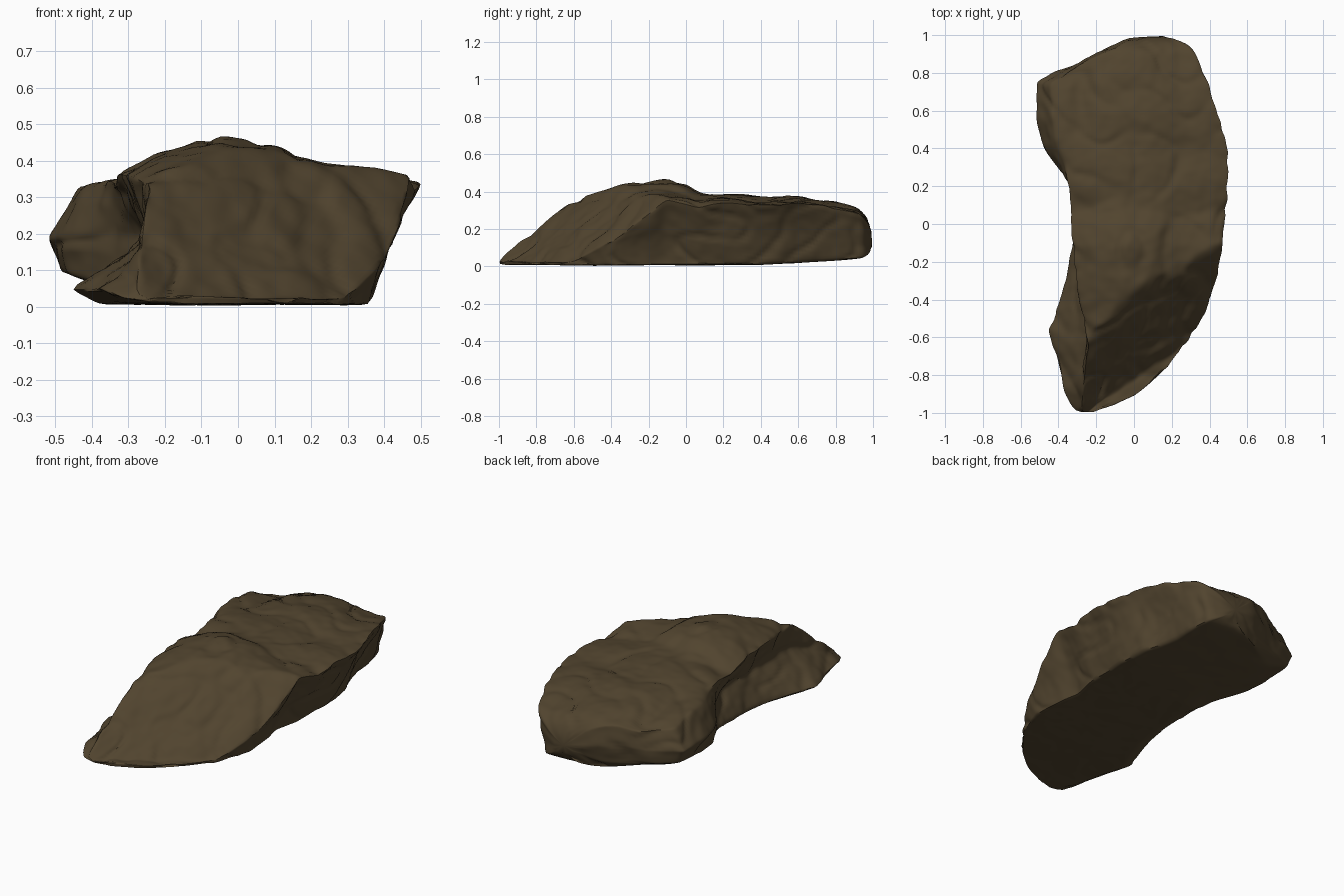
import bpy, bmesh, math
from mathutils import Vector, noise

if "Cube" in bpy.data.objects:
    bpy.data.objects.remove(bpy.data.objects["Cube"])


def keys(t, pairs):
    """Linear interpolation through (position, value) pairs."""
    if t <= pairs[0][0]:
        return pairs[0][1]
    for (a, u), (b, v) in zip(pairs, pairs[1:]):
        if t <= b:
            return u + (v - u) * (t - a) / (b - a)
    return pairs[-1][1]


# Outline curves along the length of the rock
LEFT_FOOT = [(-1, -.3), (-.9, -.37), (-.75, -.41), (-.56, -.455), (-.4, -.4), (-.25, -.35),
             (.1, -.32), (.25, -.36), (.42, -.47), (.55, -.49), (.76, -.48), (.88, -.22), (1, .03)]
LEFT_WAIST = [(-1, -.29), (-.85, -.31), (-.62, -.25), (.05, -.25), (.2, -.33), (.33, -.44),
              (.42, -.495), (.55, -.515), (.76, -.52), (.8, -.44), (.88, -.26), (.95, -.11), (1, .01)]
LEFT_EDGE = [(-1, -.28), (-.65, -.25), (-.2, -.33), (.1, -.345), (.3, -.37), (.42, -.41),
             (.55, -.43), (.75, -.45), (.82, -.34), (.88, -.22), (1, .04)]
RIGHT_EDGE = [(-1, -.22), (-.95, -.1), (-.9, .02), (-.8, .14), (-.6, .3), (-.4, .42), (-.2, .47),
              (0, .495), (.3, .515), (.5, .49), (.75, .4), (.88, .335), (.95, .29), (1, .17)]
CREST = [(-.58, .4), (-.3, .445), (-.12, .462), (0, .44), (.06, .405), (.4, .375), (.6, .38),
         (.75, .355), (.92, .31), (.97, .26), (1, .2)]
FLOOR = [(-1, .01), (-.5, .005), (.4, .008), (.8, .03), (.95, .045), (1, .09)]
SIDE_DROP = [(-.45, .13), (-.33, .09), (-.27, .06), (-.2, .03), (-.05, 0), (.1, .01),
             (.17, .04), (.23, .07), (.42, .07), (.51, .11)]
BLOCK = [(.2, 0), (.42, 1), (.78, 1), (.9, 0)]


def top_height(x, y):
    """Domed top, cut by the sloping front face."""
    drop = keys(x, SIDE_DROP) * keys(y, [(0, 1), (.2, .4)])
    # groove separating the left block from the main mass
    drop += .03 * math.exp(-((x + .28) / .05) ** 2) * keys(y, [(.4, 0), (.6, 1)])
    across = .574 * x - .82 * y
    slope = .39 - 1.08 * (across - .335)
    # folds running down the front slope
    along = .82 * x + .574 * y
    slope += .015 * noise.noise(Vector((along * 9, across * 2.5, 4)))
    return max(min(keys(y, CREST) - drop, slope), keys(y, FLOOR) + .015)


def section(y):
    """Closed ring of points across the rock at one position."""
    floor, block = keys(y, FLOOR), keys(y, BLOCK)
    lf, lw = keys(y, LEFT_FOOT), keys(y, LEFT_WAIST)
    le, re = keys(y, LEFT_EDGE), keys(y, RIGHT_EDGE)
    zl, zr = top_height(le, y), top_height(re, y)
    rf = re - .45 * (zr - floor) * keys(y, [(.7, 1), (1, .3)])
    foot_z = floor + min(.04, .3 * (zl - floor)) + .04 * block
    waist_z = foot_z + (.5 - .1 * block) * (zl - foot_z)
    start = lf + .07 + .08 * block
    corners = [(start, floor + .03 * block), (lf, foot_z), (lw, waist_z), (le, zl)]
    ring = []
    for (a, u), (b, v), n in zip(corners, corners[1:], (6, 14, 14)):
        ring += [(a + (b - a) * i / n, u + (v - u) * i / n) for i in range(n)]
    for i in range(48):
        x = le + (re - le) * i / 48
        ring.append((x, top_height(x, y)))
    hollow = keys(y, [(-.4, 0), (-.1, .022), (.6, .022), (.9, 0)])
    for i in range(18):
        t = i / 18
        x = re + (rf - re) * t - hollow * math.sin(math.pi * t)
        ring.append((x, zr + (floor - zr) * t))
    for i in range(36):
        t = i / 36
        ring.append((rf + (start - rf) * t, floor + .03 * block * t ** 3))
    return [Vector((x, y, z)) for x, z in ring]


# Loft the rings into one closed body
bm = bmesh.new()
STATIONS = 130
rings = []
for i in range(STATIONS + 1):
    rings.append([bm.verts.new(p) for p in section(-1 + 2 * i / STATIONS)])
for a, b in zip(rings, rings[1:]):
    for j in range(len(a)):
        k = (j + 1) % len(a)
        bm.faces.new((a[j], a[k], b[k], b[j]))
for ring in (rings[0], rings[-1]):
    middle = bm.verts.new(sum((v.co for v in ring), Vector()) / len(ring))
    for j in range(len(ring)):
        bm.faces.new((ring[j], ring[(j + 1) % len(ring)], middle))
bmesh.ops.recalc_face_normals(bm, faces=bm.faces)
for _ in range(3):
    bmesh.ops.smooth_vert(bm, verts=bm.verts, factor=.5,
                          use_axis_x=True, use_axis_y=True, use_axis_z=True)
bm.normal_update()

# Weathered surface: broad lumps, shallow chips and fine grain, calm underneath
moves = []
for v in bm.verts:
    p = v.co
    lumps = noise.fractal(p * 4.5, 1, 2, 3) * .011
    chips = -.01 * max(0, 1 - 5 * abs(noise.noise(Vector((p.x * 5 + p.y, p.y * 4, p.z * 6)))))
    grain = noise.noise(p * 22) * .003
    calm = .2 if v.normal.z < -.7 else 1
    moves.append(v.normal * (lumps + chips + grain) * calm)
for v, move in zip(bm.verts, moves):
    v.co += move
    v.co.z = max(v.co.z, 0)

mesh = bpy.data.meshes.new("rock")
bm.to_mesh(mesh)
bm.free()
rock = bpy.data.objects.new("rock", mesh)
bpy.context.collection.objects.link(rock)

# Single earthy colour
brown = bpy.data.materials.new("earth brown")
brown.use_nodes = True
colour = (.083, .058, .028, 1)
brown.diffuse_color = colour
shader = brown.node_tree.nodes["Principled BSDF"]
shader.inputs["Base Color"].default_value = colour
shader.inputs["Roughness"].default_value = .9
mesh.materials.append(brown)

bpy.context.view_layer.objects.active = rock
rock.select_set(True)
bpy.ops.object.shade_smooth_by_angle(angle=math.radians(50))
